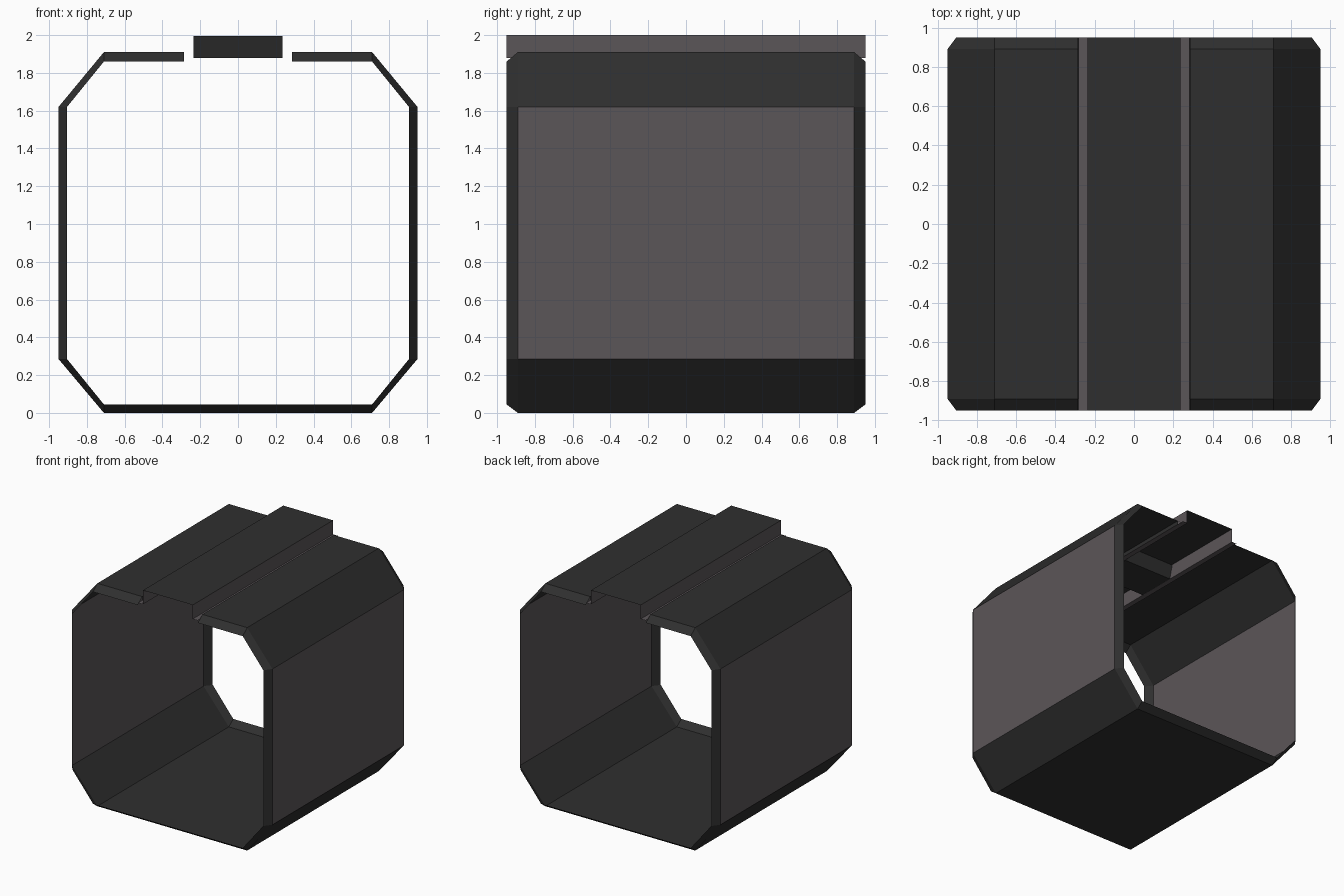
import bpy, bmesh

if "Cube" in bpy.data.objects:
    bpy.data.objects.remove(bpy.data.objects["Cube"])


def material(name, rgb):
    m = bpy.data.materials.new(name)
    m.diffuse_color = (*rgb, 1)
    m.use_nodes = True
    m.node_tree.nodes["Principled BSDF"].inputs["Base Color"].default_value = m.diffuse_color
    return m


DARK = material("charcoal", (0.028, 0.028, 0.028))
GREY = material("warm grey", (0.105, 0.092, 0.099))


def mirrored(half):
    """Complete a profile across x = 0."""
    return half + [(-x, z) for x, z in reversed(half)]


def loft(name, stations, is_grey):
    """Sheet through (y, profile) stations; is_grey(normal, centre) picks the second colour."""
    bm = bmesh.new()
    rows = [[bm.verts.new((x, y, z)) for x, z in prof] for y, prof in stations]
    for a, b in zip(rows, rows[1:]):
        for i in range(len(a) - 1):
            bm.faces.new((a[i], a[i + 1], b[i + 1], b[i]))
    bm.normal_update()
    for f in bm.faces:
        f.material_index = int(is_grey(f.normal, f.calc_center_median()))
    me = bpy.data.meshes.new(name)
    bm.to_mesh(me)
    bm.free()
    me.materials.append(DARK)
    me.materials.append(GREY)
    ob = bpy.data.objects.new(name, me)
    bpy.context.collection.objects.link(ob)
    return ob


# Eight-sided shell, open at both ends, with rims turned inwards
outer = mirrored([(0.285, 1.91), (0.71, 1.91), (0.95, 1.62), (0.95, 0.285), (0.71, 0.0)])
inner = mirrored([(0.285, 1.86), (0.71, 1.86), (0.905, 1.62), (0.905, 0.285), (0.71, 0.045)])
loft("shell", [(-0.95, inner), (-0.89, outer), (0.89, outer), (0.95, inner)],
     lambda n, c: abs(n.x) > 0.99)

# Raised roof channel: dark top, grey sides and gutters
roof = mirrored([(-0.282, 1.88), (-0.236, 1.88), (-0.236, 2.0)])
loft("roof_channel", [(-0.95, roof), (0.95, roof)], lambda n, c: c.z < 1.99)

# Narrow lips joining the roof panels to the gutters
for side, pts in (("left", [(-0.285, 1.91), (-0.282, 1.88)]),
                  ("right", [(0.282, 1.88), (0.285, 1.91)])):
    loft(side + "_gutter_lip", [(-0.89, pts), (0.89, pts)], lambda n, c: False)

# Block under the roof channel with sloping ends
top = [(-0.235, 1.995), (0.235, 1.995)]
low = [(0.235, 1.88), (-0.235, 1.88)]
loft("roof_block", [(-0.2, top), (0.2, top)], lambda n, c: False)
loft("roof_block_underside",
     [(-0.2, top[::-1]), (-0.17, low), (0.17, low), (0.2, top[::-1])],
     lambda n, c: False)
